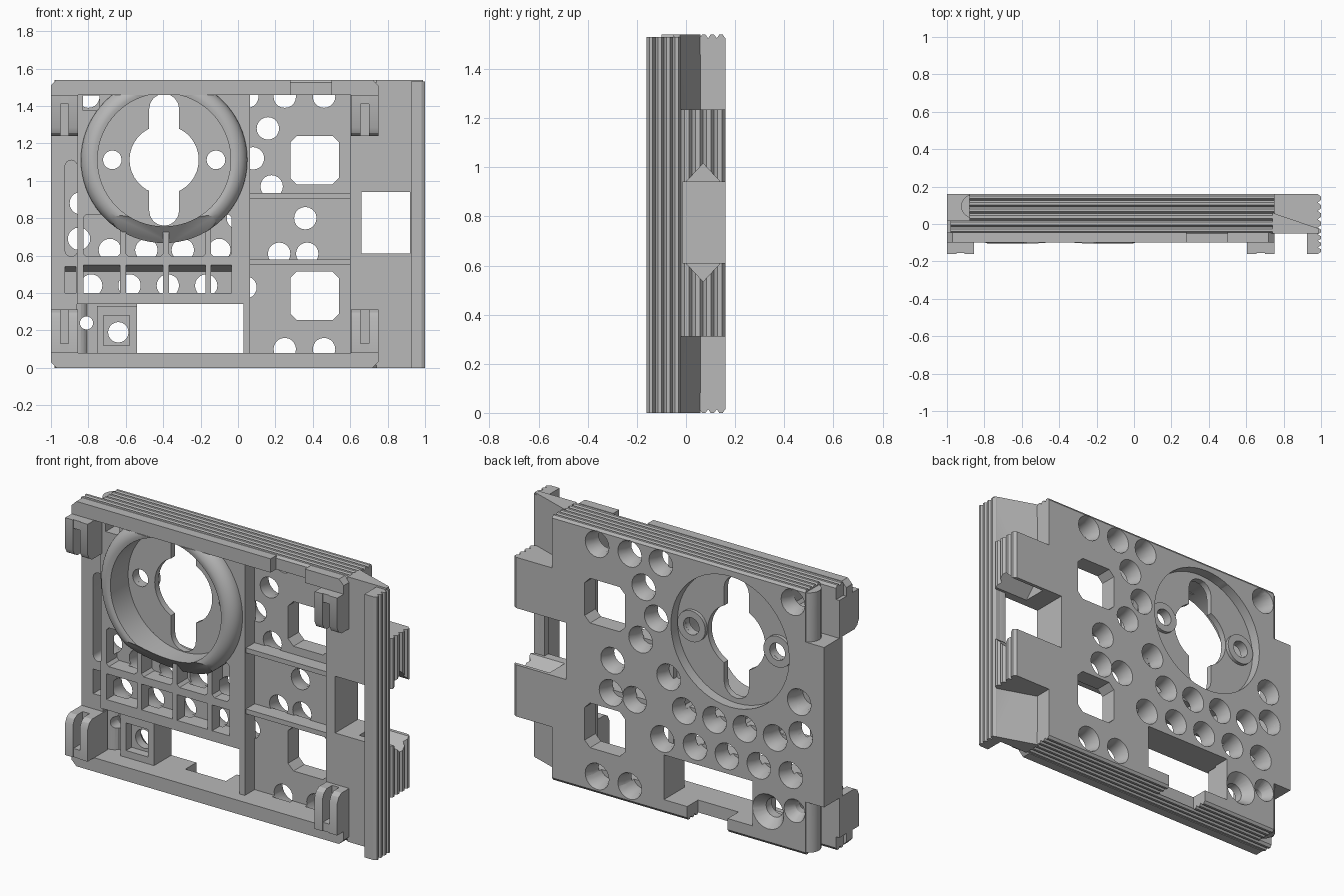
import bpy, bmesh, math
from mathutils import Vector

old = bpy.data.objects.get("Cube")
if old:
    bpy.data.objects.remove(old, do_unlink=True)

grey = bpy.data.materials.new("plain grey")
grey.use_nodes = True
colour = (0.48, 0.48, 0.48, 1)
grey.diffuse_color = colour
grey.node_tree.nodes["Principled BSDF"].inputs["Base Color"].default_value = colour

parts, cutters = [], []


def finish(name, bm, cut=False):
    bmesh.ops.recalc_face_normals(bm, faces=bm.faces[:])
    mesh = bpy.data.meshes.new(name)
    bm.to_mesh(mesh)
    bm.free()
    ob = bpy.data.objects.new(name, mesh)
    bpy.context.collection.objects.link(ob)
    ob.hide_render = cut
    if not cut:
        mesh.materials.append(grey)
    (cutters if cut else parts).append(ob)
    return ob


def loft(name, axis, outline, sections, cut=False):
    """Run a 2D outline along an axis through (position, scale) sections."""
    bm = bmesh.new()
    n = len(outline)
    ca, cb = sum(p[0] for p in outline) / n, sum(p[1] for p in outline) / n
    rings = []
    for t, s in sections:
        ring = []
        for a, b in outline:
            a, b = ca + (a - ca) * s, cb + (b - cb) * s
            co = {"x": (t, a, b), "y": (a, t, b), "z": (a, b, t)}[axis]
            ring.append(bm.verts.new(co))
        rings.append(ring)
    bm.faces.new(rings[0])
    bm.faces.new(rings[-1])
    for r, q in zip(rings, rings[1:]):
        for i in range(n):
            j = (i + 1) % n
            bm.faces.new((r[i], r[j], q[j], q[i]))
    return finish(name, bm, cut)


def prism(name, axis, outline, lo, hi, cut=False):
    return loft(name, axis, outline, ((lo, 1), (hi, 1)), cut)


def rect(a0, a1, b0, b1, c=0):
    if not c:
        return [(a0, b0), (a1, b0), (a1, b1), (a0, b1)]
    return [(a0 + c, b0), (a1 - c, b0), (a1, b0 + c), (a1, b1 - c),
            (a1 - c, b1), (a0 + c, b1), (a0, b1 - c), (a0, b0 + c)]


def box(name, x0, x1, y0, y1, z0, z1, cut=False):
    return prism(name, "y", rect(x0, x1, z0, z1), y0, y1, cut)


def circle(x, z, r, n=20):
    return [(x + r * math.cos(2 * math.pi * i / n),
             z + r * math.sin(2 * math.pi * i / n)) for i in range(n)]


def capsule(x, z0, z1, r, n=8):
    top = [(x + r * math.cos(math.pi * i / n), z1 - r + r * math.sin(math.pi * i / n)) for i in range(n + 1)]
    return top + [(2 * x - a, z0 + z1 - b) for a, b in top]


def ridges(lo, hi, count, top, depth):
    """Grooved edge: flat crests with V-shaped valleys between them."""
    step = (hi - lo) / count
    out = []
    for i in range(count):
        a = lo + i * step
        out += [(a, top - depth), (a + step * .3, top), (a + step * .7, top)]
    return out + [(hi, top - depth)]


CX, CZ, TOP, RAIL = -0.395, 1.112, 1.54, 1.46

# main back plate, left tab, rounded left edge and latticed front block
box("back_plate", -0.88, 0.75, 0.06, 0.16, 0.08, RAIL)
box("left_tab", -1, -0.86, -0.01, 0.16, 0.31, 1.24)
prism("rounded_edge", "z", circle(-0.86, 0.095, 0.064), 0.015, TOP - 0.015)
box("lattice_block", -0.862, 0.03, -0.03, 0.06, 0.34, RAIL)
box("corner_block", -0.755, -0.54, 0.0, 0.06, 0.08, 0.33)

# grooved rear rails, mirrored top and bottom
for label, flip in (("top", False), ("bottom", True)):
    for side, y0, y1, n, x0, x1 in (("middle", -0.05, 0.02, 2, -0.98, 0.75),
                                    ("rear", 0.02, 0.16, 4, -0.88, 0.75)):
        outline = ridges(y0, y1, n, TOP, 0.015) + [(y1, RAIL), (y0, RAIL)]
        if flip:
            outline = [(a, TOP - b) for a, b in outline]
        prism(f"{label}_{side}_rail", "x", outline, x0, x1)

# right wing with sloping back, and the grooved side tab
wing = [(0.74, -0.05), (0.99, -0.05), (0.99, -0.025), (0.74, 0.06)]
prism("right_wing", "z", wing, 0, TOP)
box("wing_root", 0.6, 0.745, -0.05, 0.065, 0.08, RAIL)
tab = [(b, a) for a, b in ridges(-0.02, 0.16, 4, 1.0, 0.018)]
prism("right_tab", "z", tab + [(0.62, 0.16), (0.62, -0.02)], 0.31, 1.235)

cut_parts = parts[:]

# round countersunk holes opening to the back
holes = [(0.46, 1.45), (0.25, 1.45), (0.05, 1.45), (0.16, 1.28), (0.08, 1.12),
         (0.18, 0.97), (0.36, 0.80), (0.37, 0.61), (0.22, 0.61), (0.0, 0.80),
         (0.04, 0.43), (0.46, 0.10), (0.25, 0.10), (-0.8, 1.45), (-0.84, 0.88), (-0.85, 0.69)]
holes += [(-0.1 - 0.195 * i, 0.63) for i in range(4)]
holes += [(-0.17 - 0.205 * i, 0.44) for i in range(4)]
for x, z in holes:
    loft("hole", "y", circle(x, z, 0.078), ((0.04, 0.77), (0.11, 0.77), (0.165, 1)), True)
loft("small_hole", "y", circle(-0.81, 0.24, 0.07), ((0, 0.5), (0.1, 0.5), (0.165, 1)), True)
loft("screw_hole", "y", circle(-0.64, 0.19, 0.105), ((-0.1, 0.52), (0.1, 0.52), (0.165, 1)), True)
box("screw_pocket", -0.72, -0.58, -0.1, 0.05, 0.12, 0.28, True)

# square windows, large opening and side notch
for z in (1.11, 0.385):
    prism("window", "y", rect(0.28, 0.54, z - 0.13, z + 0.13, 0.035), -0.2, 0.2, True)
box("opening", -0.54, 0.03, -0.02, 0.2, 0.08, 0.34, True)
box("rail_notch", -0.38, -0.12, 0.06, 0.2, -0.1, 0.1, True)
box("side_window", 0.66, 0.92, -0.2, 0.2, 0.61, 0.94, True)
box("side_notch", 0.66, 1.1, -0.015, 0.2, 0.61, 0.94, True)
vee = [(0, 0.61), (0.07, 0.535), (0.14, 0.61), (0.14, 0.94), (0.07, 1.015), (0, 0.94)]
prism("side_vee", "x", vee, 0.78, 1.1, True)

# lattice pockets; the lower row has a sloping roof
roofed = [(-0.2, 0.4), (0.065, 0.4), (0.065, 0.515), (-0.03, 0.55), (-0.2, 0.55)]
for x0, x1 in ((-0.825, -0.63), (-0.6, -0.4), (-0.37, -0.175), (-0.145, -0.035)):
    prism("pocket", "y", rect(x0, x1, 0.595, 0.82, 0.015), -0.2, 0.065, True)
    prism("low_pocket", "x", roofed, x0, x1, True)
prism("low_groove", "x", roofed, -0.925, -0.865, True)
box("corner_pocket", -0.83, -0.74, -0.2, 0.065, 1.375, 1.455, True)
prism("side_groove", "y", capsule(-0.892, 0.595, 1.11, 0.033), -0.2, 0.07, True)

# round socket: front bore, rear recess, keyhole cross and side holes
prism("socket_bore", "y", circle(CX, CZ, 0.359, 56), -0.2, 0.063, True)
prism("socket_recess", "y", circle(CX, CZ, 0.38, 56), 0.10, 0.2, True)
prism("socket_centre", "y", circle(CX, CZ, 0.185, 36), 0, 0.2, True)
prism("socket_slot", "y", capsule(CX, 0.76, 1.465, 0.08), 0.03, 0.2, True)
sides = (-0.672, -0.118)
for x in sides:
    prism("socket_side_hole", "y", circle(x, CZ, 0.05), 0, 0.2, True)


# subtract each cutter only from the parts it reaches, then drop the cutters
def bounds(ob):
    return [(min(c), max(c)) for c in zip(*(v.co for v in ob.data.vertices))]


for ob in cut_parts:
    for cutter in cutters:
        if all(a0 < b1 and b0 < a1 for (a0, a1), (b0, b1) in zip(bounds(ob), bounds(cutter))):
            mod = ob.modifiers.new("cut", "BOOLEAN")
            mod.object = cutter
            mod.operation = "DIFFERENCE"
            mod.solver = "EXACT"
graph = bpy.context.evaluated_depsgraph_get()
results = [bpy.data.meshes.new_from_object(ob.evaluated_get(graph)) for ob in cut_parts]
for ob, mesh in zip(cut_parts, results):
    ob.modifiers.clear()
    ob.data = mesh
for cutter in cutters:
    bpy.data.objects.remove(cutter, do_unlink=True)


# turned parts, optionally trimmed by planes given as (point, outward normal)
def lathe(name, profile, x, z, n=72, planes=()):
    bm = bmesh.new()
    rings = [[bm.verts.new((x + r * math.cos(2 * math.pi * i / n), y,
                            z + r * math.sin(2 * math.pi * i / n)))
              for i in range(n)] for r, y in profile]
    for a, b in zip(rings, rings[1:] + rings[:1]):
        for i in range(n):
            j = (i + 1) % n
            bm.faces.new((a[i], a[j], b[j], b[i]))
    for co, no in planes:
        cut = bmesh.ops.bisect_plane(bm, geom=bm.verts[:] + bm.edges[:] + bm.faces[:],
                                     plane_co=Vector(co), plane_no=Vector(no), clear_outer=True)
        edges = [e for e in cut["geom_cut"] if isinstance(e, bmesh.types.BMEdge)]
        bmesh.ops.holes_fill(bm, edges=edges, sides=0)
    return finish(name, bm)


# socket rim: straight bore, rounded shoulder, sloping cut at the bottom
lip = [(0.375 + 0.07 * math.sin(t), -0.035 - 0.07 * math.cos(t))
       for t in (math.pi / 2 * i / 8 for i in range(9))]
lathe("socket_rim", [(0.356, 0.064), (0.356, -0.10)] + lip + [(0.445, 0.064)], CX, CZ,
      planes=(((0, 0, RAIL), (0, 0, 1)), ((0, -0.11, 0.82), (0, -0.13, -0.11))))
for x in sides:
    lathe("socket_boss", [(0.05, 0.09), (0.05, 0.12), (0.09, 0.12), (0.09, 0.09)], x, CZ, 28)

# front rails with chamfered outer ends; the top one has a gap
for name, x0, x1, c0, c1, top in (("front_rail_top", -1, 0.28, 0.03, 0, True),
                                  ("front_rail_top_end", 0.5, 0.75, 0, 0.03, True),
                                  ("front_rail_bottom", -1, 0.75, 0.03, 0.03, False)):
    outline = [(x0, 0.08), (x1, 0.08), (x1, c1), (x1 - c1, 0), (x0 + c0, 0), (x0, c0)]
    if top:
        outline = [(a, TOP - b) for a, b in outline]
    prism(name, "y", list(dict.fromkeys(outline)), -0.10, -0.045)

# dividing ribs
box("long_rib", 0.03, 0.065, -0.03, 0.07, 0.08, RAIL)
for z in (0.92, 0.565):
    box("cross_rib", 0.06, 0.61, -0.02, 0.07, z - 0.014, z + 0.014)

# grooved side strip
strip = [(b, a) for a, b in ridges(-0.16, -0.02, 4, 1.0, 0.018)]
prism("side_strip", "z", strip + [(0.925, -0.02), (0.925, -0.16)], 0, TOP - 0.01)

# four slotted corner clips: two prongs and a bridge
for x, back in ((-0.9275, 0.02), (0.6775, -0.04)):
    for z0, z1, up in ((1.24, RAIL, False), (0.08, 0.312, True)):
        side = [(back, 0), (-0.16, 0), (-0.16, 0.18), (-0.145, 0.21), (-0.12, 0.225), (back, 0.225)]
        k = (z1 - z0) / 0.225
        prof = [(a, z0 + b * k if up else z1 - b * k) for a, b in side]
        for s in (-1, 1):
            prism("clip_prong", "x", prof, x + s * 0.0225, x + s * 0.0725)
        box("clip_bridge", x - 0.03, x + 0.03, -0.07, back, z0, z1)
        end = (z0, z0 + 0.05) if up else (z1 - 0.05, z1)
        box("clip_root", x - 0.03, x + 0.03, -0.155, -0.06, *end)

# smooth round surfaces, keep edges crisp
bpy.ops.object.select_all(action="DESELECT")
for ob in parts:
    ob.select_set(True)
bpy.context.view_layer.objects.active = parts[0]
bpy.ops.object.shade_smooth_by_angle(angle=math.radians(28))
